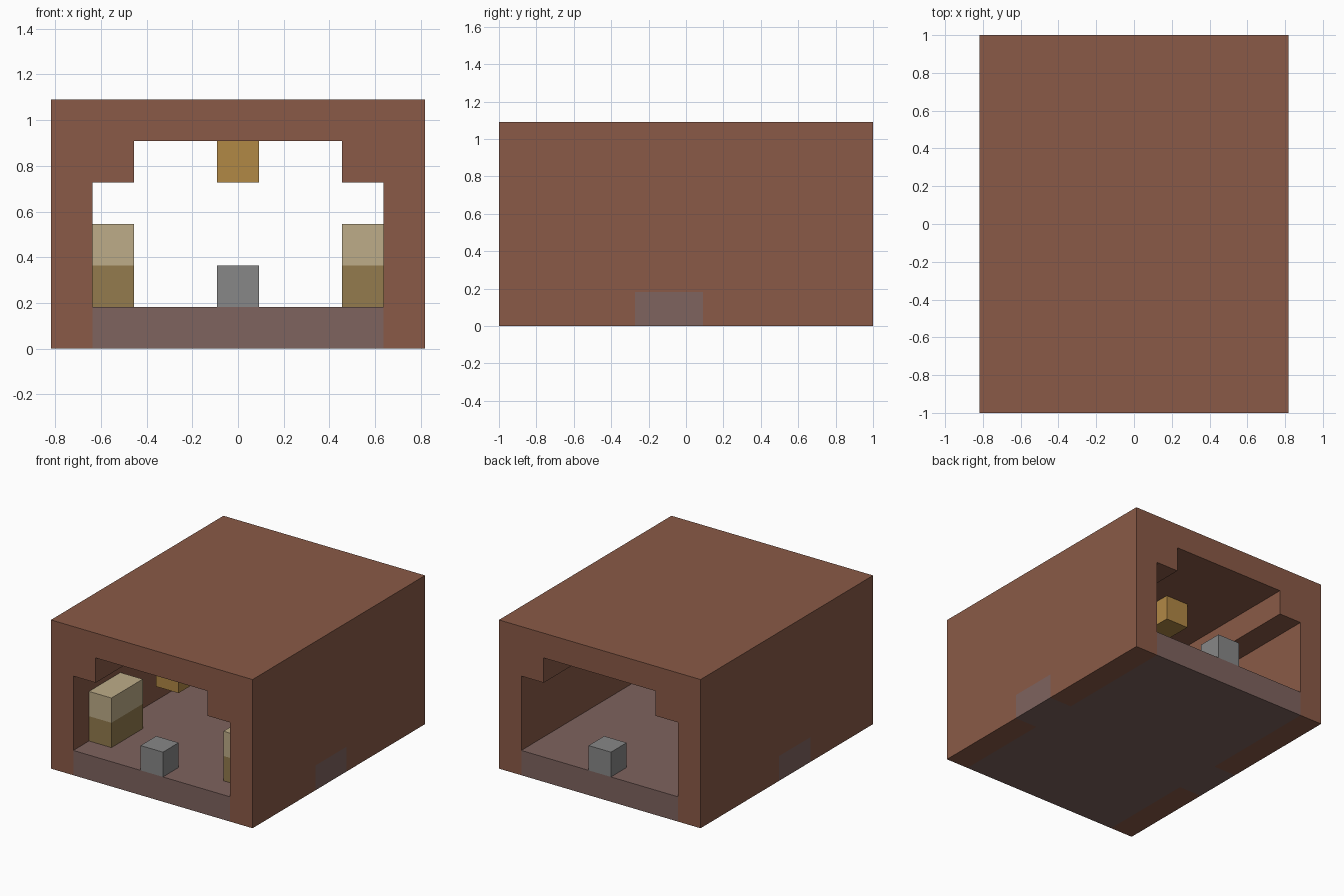
import bpy
import bmesh
from mathutils import Vector

cube = bpy.data.objects.get("Cube")
if cube:
    bpy.data.objects.remove(cube, do_unlink=True)

U = 2 / 11          # grid cell; the model is 9 x 11 x 6 cells
HALF_W, HALF_L, HEIGHT = 4.5, 5.5, 6


def material(name, rgb):
    """Flat material from 0-255 sRGB values."""
    def linear(c):
        c /= 255
        return c / 12.92 if c <= 0.04045 else ((c + 0.055) / 1.055) ** 2.4
    colour = [linear(c) for c in rgb] + [1]
    mat = bpy.data.materials.new(name)
    mat.use_nodes = True
    mat.diffuse_color = colour
    bsdf = mat.node_tree.nodes["Principled BSDF"]
    bsdf.inputs["Base Color"].default_value = colour
    bsdf.inputs["Roughness"].default_value = 0.9
    return mat


BROWN = material("brown_clay", (138, 90, 71))
FLOOR = material("grey_brown_floor", (126, 99, 94))
SAND = material("pale_sand", (189, 172, 136))
OLIVE = material("dark_straw", (147, 123, 77))
AMBER = material("amber", (177, 136, 69))
GREY = material("grey_stone", (135, 135, 135))


def finish(name, bm, mats):
    """Scale from cells to units and link the mesh as an object."""
    bmesh.ops.recalc_face_normals(bm, faces=bm.faces)
    bmesh.ops.scale(bm, vec=(U, U, U), verts=bm.verts)
    mesh = bpy.data.meshes.new(name)
    bm.to_mesh(mesh)
    bm.free()
    for mat in mats:
        mesh.materials.append(mat)
    obj = bpy.data.objects.new(name, mesh)
    bpy.context.scene.collection.objects.link(obj)


def cut(bm, point, normal):
    bmesh.ops.bisect_plane(bm, geom=bm.verts[:] + bm.edges[:] + bm.faces[:],
                           plane_co=point, plane_no=normal)


def box(name, low, high, mats, split=None):
    """Box between two corners; faces above the split height get the second material."""
    low, high = Vector(low), Vector(high)
    bm = bmesh.new()
    bmesh.ops.create_cube(bm, size=1)
    bmesh.ops.scale(bm, vec=high - low, verts=bm.verts)
    bmesh.ops.translate(bm, vec=(low + high) / 2, verts=bm.verts)
    if split is not None:
        cut(bm, (0, 0, split), (0, 0, 1))
        for face in bm.faces:
            face.material_index = int(face.calc_center_median().z > split)
    finish(name, bm, mats)


# Walls and roof: one arch profile with stepped upper corners, extruded front to back
half = [(4.5, 6), (4.5, 0), (3.5, 0), (3.5, 4), (2.5, 4), (2.5, 5)]
profile = half + [(-x, z) for x, z in reversed(half)]
bm = bmesh.new()
front = bm.faces.new([bm.verts.new((x, -HALF_L, z)) for x, z in profile])
sweep = bmesh.ops.extrude_face_region(bm, geom=[front], use_keep_orig=True)
bmesh.ops.translate(bm, vec=(0, 2 * HALF_L, 0),
                    verts=[g for g in sweep["geom"] if isinstance(g, bmesh.types.BMVert)])

# Floor-coloured sill patch at the foot of both walls
PATCH_START, PATCH_END = -1.5, 0.5
cut(bm, (0, PATCH_START, 0), (0, 1, 0))
cut(bm, (0, PATCH_END, 0), (0, 1, 0))
cut(bm, (0, 0, 1), (0, 0, 1))
for face in bm.faces:
    c = face.calc_center_median()
    face.material_index = int(c.z < 1 and PATCH_START < c.y < PATCH_END)
finish("walls_and_roof", bm, [BROWN, FLOOR])

# Floor slab between the walls
box("floor", (-3.5, -HALF_L, 0), (3.5, HALF_L, 1), [FLOOR])

# Two-tone crates against the walls near the front
for side, x in (("left", 2.5), ("right", -3.5)):
    box(side + "_crate", (x, -4.5, 1), (x + 1, -2.5, 3), [OLIVE, SAND], split=2)

# Stone blocks at both ends of the floor
for end, y in (("front", -HALF_L), ("back", HALF_L - 1)):
    box(end + "_block", (-0.5, y, 1), (0.5, y + 1, 2), [GREY])

# Lamps hanging from the ceiling
for end, y in (("front", -4.5), ("back", 1.5)):
    box(end + "_lamp", (-0.5, y, 4), (0.5, y + 1, 5), [AMBER])
